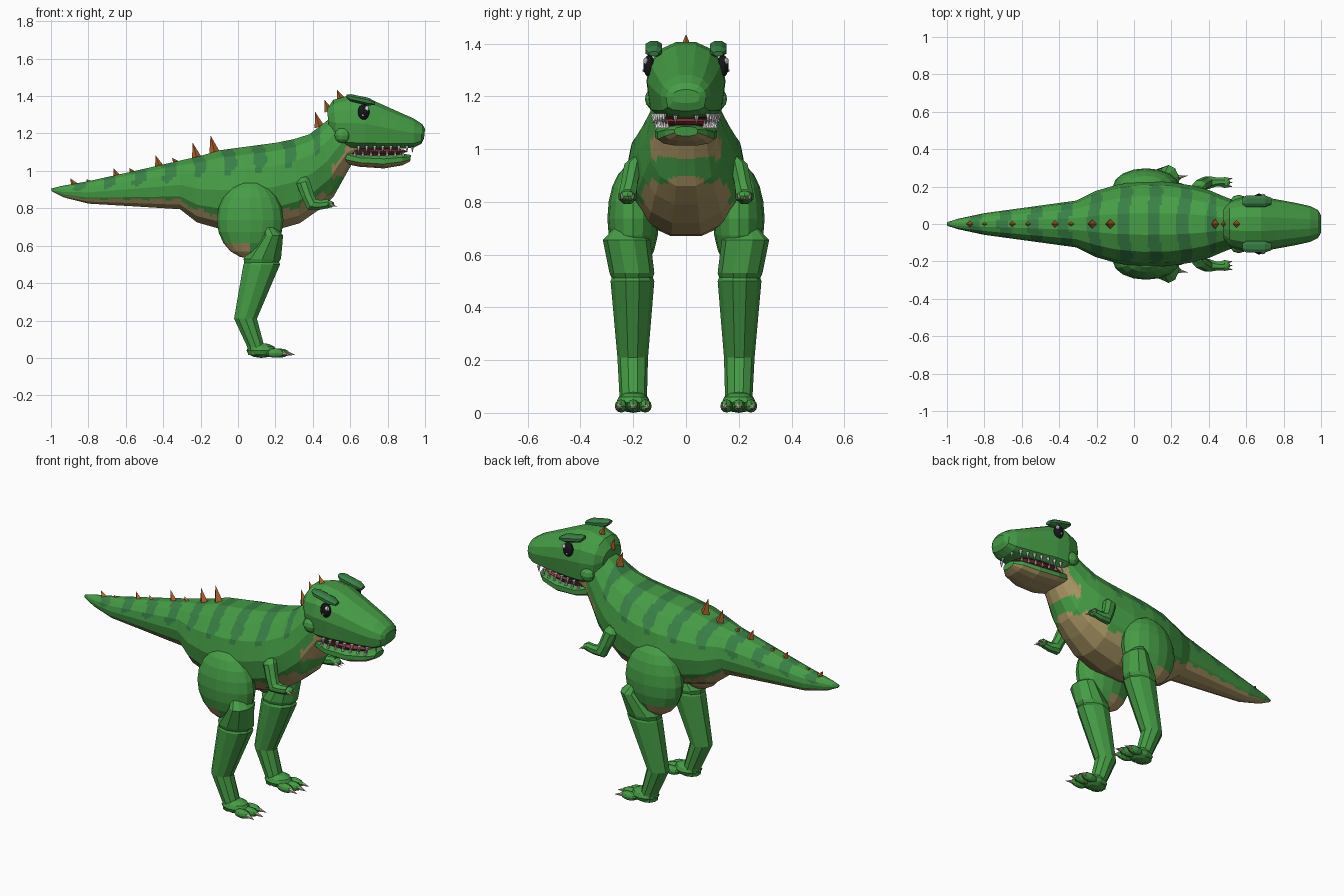
import bpy, bmesh, math
from mathutils import Vector, Matrix

if "Cube" in bpy.data.objects:
    bpy.data.objects.remove(bpy.data.objects["Cube"])

COLOURS = {"green": (.06, .335, .06), "stripe_green": (.04, .215, .06), "belly_tan": (.4, .3, .125),
           "spike_orange": (.48, .125, .025), "claw_beige": (.58, .46, .35), "tooth_white": (.72, .72, .72),
           "mouth_red": (.27, .03, .04), "mouth_dark": (.06, .008, .012), "eye_black": (.008, .008, .01)}
MATS = {}
for n, c in COLOURS.items():
    MATS[n] = bpy.data.materials.new(n)
    MATS[n].diffuse_color = (*c, 1)


def finish(name, bm, mats):
    bmesh.ops.recalc_face_normals(bm, faces=bm.faces)
    me = bpy.data.meshes.new(name)
    bm.to_mesh(me)
    bm.free()
    for m in mats:
        me.materials.append(MATS[m])
    ob = bpy.data.objects.new(name, me)
    bpy.context.collection.objects.link(ob)
    return ob


def outline(sides, sub, e, e_low):
    """Unit cross-section (up, side); each flat side is cut into sub pieces."""
    def corner(k):
        a = (k + .5) * 2 * math.pi / sides
        c, s = math.cos(a), math.sin(a)
        c /= math.cos(math.pi / sides)
        return Vector((math.copysign(min(1, abs(c)) ** (e if c > 0 else e_low), c),
                       math.copysign(abs(s) ** e, s)))
    return [corner(k).lerp(corner(k + 1), i / sub) for k in range(sides) for i in range(sub)]


def loft(name, rings, mats, sides=12, sub=1, steps=1, e=1, e_low=None, rule=None):
    """Skin over rings of (centre, up half-vector, side half-vector)."""
    prof = outline(sides, sub, e, e_low or e)
    full = []
    for a, b in zip(rings, rings[1:]):
        full += [[p.lerp(q, i / steps) for p, q in zip(a, b)] for i in range(steps)]
    full.append(rings[-1])
    bm = bmesh.new()
    vs = [[bm.verts.new(c + u * p.x + v * p.y) for p in prof] for c, u, v in full]
    n = len(prof)
    for r, s in zip(vs, vs[1:]):
        for j in range(n):
            f = bm.faces.new((r[j], r[(j + 1) % n], s[(j + 1) % n], s[j]))
            if rule:
                f.material_index = rule(f.calc_center_median(), (prof[j].x + prof[(j + 1) % n].x) / 2)
    bm.faces.new(vs[0])
    bm.faces.new(vs[-1])
    return finish(name, bm, mats)


def side_rings(rows):
    """Rows of top x, top z, bottom x, bottom z, half width."""
    out = []
    for xt, zt, xb, zb, w in rows:
        t, b = Vector((xt, 0, zt)), Vector((xb, 0, zb))
        out.append(((t + b) / 2, (t - b) / 2, Vector((0, w, 0))))
    return out


def ball(name, loc, size, mats, seg=14, rings=8, rule=None):
    bm = bmesh.new()
    M = Matrix.Translation(loc) @ Matrix.Diagonal((*size, 1))
    bmesh.ops.create_uvsphere(bm, u_segments=seg, v_segments=rings, radius=1, matrix=M)
    if rule:
        for f in bm.faces:
            f.material_index = rule(f.calc_center_median())
    return finish(name, bm, mats)


def spikes(name, items, mat, seg=6):
    """Cones given as (base, tip, radius)."""
    bm = bmesh.new()
    for base, tip, r in items:
        base, tip = Vector(base), Vector(tip)
        d = tip - base
        M = Matrix.Translation((base + tip) / 2) @ d.to_track_quat('Z', 'Y').to_matrix().to_4x4()
        bmesh.ops.create_cone(bm, cap_ends=True, segments=seg, radius1=r, radius2=0, depth=d.length, matrix=M)
    return finish(name, bm, [mat])


# body with tail and neck: tan belly, dark stripes over the back
def body_rule(c, t):
    jag = .05 * math.sin(c.x * 55)
    green_band = c.x > .44 and .885 < c.z + jag * .3 < .96
    limit = -.3 if c.x > .5 else -.58 if c.x > .3 or c.x < -.3 else -.64
    if t < limit + jag and not green_band:
        return 2
    phase = (c.x + .21 + .012 * math.sin(t * 7) + .08) % .16 - .08
    low = .35 if c.x > -.3 else .15
    if abs(phase) < .033 * min(1, max(0, t - low + .12) * 3) and t > low and c.x < .44:
        return 1
    return 0


BODY = [(-1, .905, -.995, .89, .01), (-.95, .918, -.93, .858, .028), (-.8, .945, -.8, .825, .058),
        (-.55, 1.0, -.55, .81, .092), (-.31, 1.055, -.31, .795, .125), (-.2, 1.08, -.22, .725, .175),
        (-.1, 1.11, -.08, .685, .21), (.05, 1.13, .02, .67, .23), (.2, 1.15, .17, .675, .225),
        (.3, 1.17, .33, .72, .205), (.38, 1.195, .43, .79, .18), (.44, 1.24, .51, .86, .15),
        (.49, 1.28, .56, .95, .13), (.54, 1.3, .605, 1.03, .115), (.6, 1.3, .66, 1.06, .1)]
loft("body", side_rings(BODY), ["green", "stripe_green", "belly_tan"],
     sides=14, sub=4, steps=12, e=.92, rule=body_rule)

# head, jaw, mouth and tongue
HEAD = [(.475, 1.33, .49, 1.21, .085), (.51, 1.38, .53, 1.13, .125), (.6, 1.405, .6, 1.11, .15),
        (.68, 1.395, .68, 1.11, .147), (.76, 1.36, .76, 1.113, .132), (.86, 1.315, .86, 1.118, .114),
        (.94, 1.28, .94, 1.125, .096), (.985, 1.25, .98, 1.145, .076), (1, 1.225, .995, 1.175, .052)]
loft("head", side_rings(HEAD), ["green"], sides=14, e=.9, e_low=.4)
JAW = [(.55, 1.12, .56, 1.04, .1), (.65, 1.092, .65, 1.022, .12), (.78, 1.088, .78, 1.013, .11),
       (.88, 1.092, .88, 1.03, .082), (.925, 1.085, .92, 1.05, .045)]
loft("lower_jaw", side_rings(JAW), ["green", "belly_tan"], e=.75, rule=lambda c, t: int(t < -.2))
MOUTH = [(.58, 1.16, .58, 1.05, .095), (.75, 1.15, .75, 1.05, .085), (.87, 1.15, .86, 1.06, .05)]
loft("mouth", side_rings(MOUTH), ["mouth_dark"], e=.6)
ball("tongue", (.75, 0, 1.104), (.155, .098, .02), ["mouth_red"], 16, 6)

# teeth along both lips
teeth = []
for s in (1, -1):
    for i in range(7):
        x = .645 + i * .043
        w = .126 - .042 * (i / 6) ** 1.5
        teeth.append(((x, s * w, 1.135), (x, s * w, 1.095), .011))
        teeth.append(((x - .02, s * (w - .014), 1.08), (x - .02, s * (w - .012), 1.115), .009))
    teeth.append(((.93, s * .04, 1.135), (.933, s * .04, 1.095), .011))
spikes("teeth", teeth, "tooth_white", 5)

# back and head spikes: x, z of base, height
BACK = [(-.875, .925, .035), (-.79, .935, .02), (-.645, .965, .05), (-.56, .985, .03), (-.42, 1.02, .065),
        (-.33, 1.04, .03), (-.22, 1.065, .085), (-.125, 1.095, .095), (.435, 1.235, .08), (.485, 1.32, .06),
        (.55, 1.385, .05)]
spikes("back_spikes", [((x, 0, z), (x - .022, 0, z + h), .013 + h * .17) for x, z, h in BACK],
       "spike_orange", 4)

for s, side in ((1, "left"), (-1, "right")):
    # eye, highlights, brow and cheek knob
    ball(side + "_eye", (.672, s * .14, 1.315), (.032, .022, .042), ["eye_black"])
    ball(side + "_eye_highlight", (.689, s * .152, 1.333), (.013, .01, .014), ["tooth_white"], 8, 6)
    ball(side + "_eye_glint", (.668, s * .161, 1.297), (.006, .004, .006), ["tooth_white"], 6, 4)
    BROW = [(.58, 1.408, .58, 1.39, .02), (.605, 1.41, .6, 1.372, .034),
            (.7, 1.39, .695, 1.35, .034), (.735, 1.37, .73, 1.352, .02)]
    brow = loft(side + "_brow", side_rings(BROW), ["stripe_green"], sides=8)
    brow.location.y = s * .122
    ball(side + "_cheek_knob", (.56, s * .118, 1.19), (.046, .038, .042), ["green"], 10, 6)

    # thigh with tan underside
    ball(side + "_thigh", (.065, s * .2, .737), (.178, .098, .207), ["green", "belly_tan"], 16, 10,
         rule=lambda c: int(c.z < .6 and c.x < .08))
    # knee, shin and ankle: centre x, centre y, z, half x, half y
    KNEE = [(.155, .23, .715, .025, .03), (.185, .225, .655, .056, .09), (.13, .205, .53, .1, .085),
            (.12, .203, .49, .085, .07)]
    SHIN = [(.13, .203, .53, .08, .07), (.127, .203, .5, .098, .083), (.04, .202, .21, .061, .058),
            (.095, .2, .06, .046, .052), (.1, .2, .015, .045, .05)]
    for part, rows in (("_knee", KNEE), ("_shin", SHIN)):
        loft(side + part, [(Vector((x, s * y, z)), Vector((rx, 0, 0)), Vector((0, ry, 0)))
                           for x, y, z, rx, ry in rows], ["green"], sides=10)
    # foot, toes and claws
    ball(side + "_foot", (.125, s * .2, .04), (.08, .064, .04), ["green"], 12, 6)
    claws = []
    for k in (-1, 0, 1):
        tx, ty = .2 + .02 * (k == 0), s * .2 + k * .046
        ball(f"{side}_toe_{k + 2}", (tx, ty, .026), (.055, .024, .025), ["green"], 8, 6)
        claws.append(((tx + .035, ty + k * .004, .025), (tx + .088, ty + k * .012, .016), .014))
    spikes(side + "_foot_claws", claws, "claw_beige")

    # arm: shoulder to elbow to wrist
    ARM = [(.345, .185, .965, .02, 1.2), (.348, .2, .94, .036, 1.3), (.372, .215, .87, .034, 1.4),
           (.395, .222, .82, .036, .7), (.44, .225, .818, .026, .1), (.485, .225, .825, .024, 0)]
    loft(side + "_arm", [(Vector((x, s * y, z)), Vector((math.sin(a), 0, math.cos(a))) * r, Vector((0, r, 0)))
                         for x, y, z, r, a in ARM], ["green"], sides=8)
    ball(side + "_hand", (.485, s * .222, .822), (.03, .03, .02), ["green"], 8, 6)
    spikes(side + "_hand_claws", [((.495, s * .222 + k * .018, .82), (.53, s * .222 + k * .022, .808), .01)
                                  for k in (-1, 0, 1)], "claw_beige")

for m in bpy.data.materials:
    if m.users and not m.is_grease_pencil:
        m.use_nodes = True
        m.node_tree.nodes["Principled BSDF"].inputs["Base Color"].default_value = m.diffuse_color
